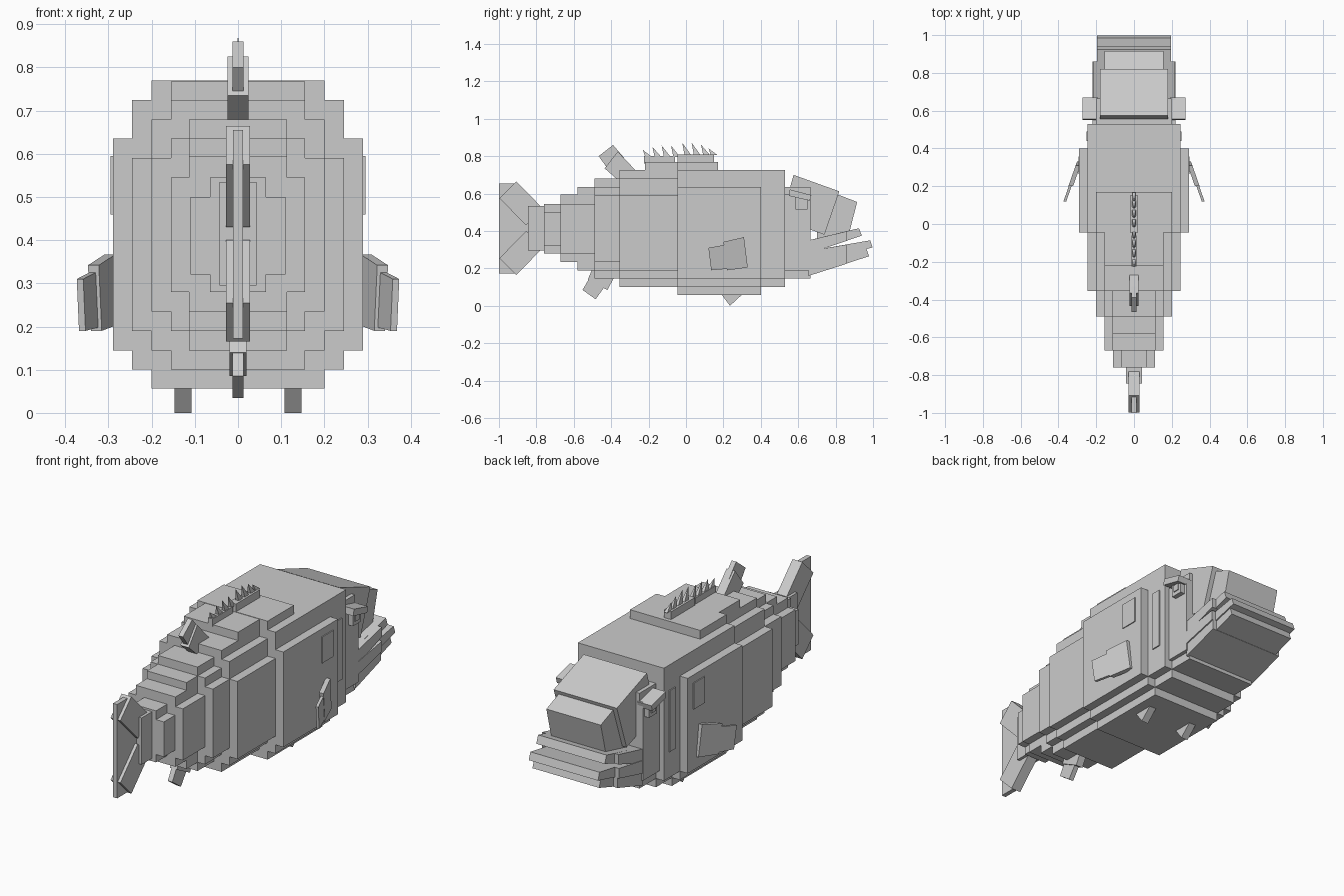
import bpy, bmesh

grey = bpy.data.materials.new("plain_grey")
grey.diffuse_color = (0.6, 0.6, 0.6, 1)


def new_object(name, bm):
    bmesh.ops.recalc_face_normals(bm, faces=bm.faces[:])
    mesh = bpy.data.meshes.new(name)
    bm.to_mesh(mesh)
    bm.free()
    mesh.materials.append(grey)
    ob = bpy.data.objects.new(name, mesh)
    bpy.context.collection.objects.link(ob)
    return ob


def add_prism(bm, x0, x1, profile, splay=0.0, y_ref=0.0):
    """Side profile of (y, z) points extruded from x0 to x1, optionally splayed outward to the rear."""
    rings = []
    for x in (x0, x1):
        rings.append([bm.verts.new((x + (y_ref - y) * splay, y, z)) for y, z in profile])
    bm.faces.new(rings[0])
    bm.faces.new(rings[1][::-1])
    n = len(profile)
    for i in range(n):
        j = (i + 1) % n
        bm.faces.new((rings[0][i], rings[0][j], rings[1][j], rings[1][i]))


def rect(y0, y1, z0, z1):
    return [(y0, z0), (y1, z0), (y1, z1), (y0, z1)]


def centred(name, *parts):
    """Parts are (half width, profile)."""
    bm = bmesh.new()
    for w, profile in parts:
        add_prism(bm, -w, w, profile)
    return new_object(name, bm)


def pair(name, *parts):
    """Parts are (x0, x1, profile, splay, y_ref), mirrored to both sides."""
    bm = bmesh.new()
    for part in parts:
        add_prism(bm, *part)
    ob = new_object(name, bm)
    ob.modifiers.new("mirror", "MIRROR").use_mirror_merge = False
    return ob


def segment(name, y0, y1, *layers):
    """Stepped body slice; layers are (half width, z0, z1)."""
    centred(name, *[(w, rect(y0, y1, a, b)) for w, a, b in layers])


# stepped body, head to tail
segment("head_base", 0.53, 0.665, (0.22, 0.19, 0.595), (0.20, 0.145, 0.635))
segment("gill_section", 0.17, 0.53, (0.245, 0.145, 0.725), (0.20, 0.10, 0.725))
segment("middle_body", -0.045, 0.40, (0.29, 0.145, 0.635), (0.245, 0.10, 0.68),
        (0.20, 0.057, 0.725))
segment("back_hump", -0.045, 0.17, (0.245, 0.6, 0.725), (0.20, 0.7, 0.77))
segment("rear_body", -0.355, -0.045, (0.245, 0.19, 0.59), (0.20, 0.145, 0.68),
        (0.155, 0.10, 0.725))
segment("rear_hump", -0.22, -0.045, (0.155, 0.7, 0.768))
segment("rump", -0.49, -0.355, (0.20, 0.235, 0.59), (0.155, 0.19, 0.635), (0.113, 0.145, 0.68))
segment("tail_root", -0.58, -0.49, (0.155, 0.28, 0.545), (0.113, 0.19, 0.635))
segment("tail_taper", -0.67, -0.58, (0.155, 0.28, 0.545), (0.113, 0.235, 0.595))
segment("tail_neck", -0.76, -0.67, (0.11, 0.32, 0.50), (0.065, 0.28, 0.545))
segment("tail_stub", -0.845, -0.76, (0.043, 0.295, 0.535))

# tail fin: two angled prongs and a thin web
upper = [(-0.907, 0.665), (-0.765, 0.52), (-0.855, 0.43), (-0.997, 0.575)]
lower = [(y, 0.83 - z) for y, z in upper]
centred("tail_prongs", (0.028, upper), (0.028, lower))
centred("tail_web", (0.012, rect(-1, -0.905, 0.172, 0.655)),
        (0.012, rect(-0.95, -0.84, 0.295, 0.535)))

# rear dorsal and belly fins
centred("rear_dorsal_fin",
        (0.024, [(-0.365, 0.825), (-0.27, 0.725), (-0.35, 0.66), (-0.435, 0.735)]),
        (0.013, [(-0.467, 0.80), (-0.39, 0.86), (-0.33, 0.79), (-0.42, 0.735)]))
centred("rear_belly_fin",
        (0.02, [(-0.525, 0.14), (-0.42, 0.085), (-0.38, 0.16), (-0.50, 0.20)]),
        (0.013, [(-0.553, 0.085), (-0.483, 0.035), (-0.43, 0.11), (-0.51, 0.16)]))

# spiny dorsal fin
segment("spine_bases", -0.225, -0.06, (0.013, 0.76, 0.80))
segment("front_spine_base", -0.045, 0.15, (0.02, 0.76, 0.81))
bm = bmesh.new()
for y, base, tip in [(-0.23, 0.8, 0.833), (-0.18, 0.8, 0.85), (-0.13, 0.8, 0.857),
                     (-0.08, 0.8, 0.857), (-0.02, 0.81, 0.872), (0.03, 0.81, 0.872),
                     (0.08, 0.81, 0.862), (0.12, 0.81, 0.842)]:
    corners = [bm.verts.new((x, y + d, base - 0.003)) for x, d in
               [(-0.01, 0.012), (0.01, 0.012), (0.01, 0.047), (-0.01, 0.047)]]
    apex = bm.verts.new((0, y, tip))
    bm.faces.new(corners)
    for i in range(4):
        bm.faces.new((corners[i], corners[(i + 1) % 4], apex))
new_object("dorsal_spines", bm)

# forehead and snout
centred("forehead", (0.18, [(0.575, 0.70), (0.82, 0.612), (0.74, 0.38), (0.55, 0.45), (0.55, 0.61)]))
centred("snout", (0.155, [(0.78, 0.60), (0.82, 0.592), (0.915, 0.555), (0.865, 0.36),
                          (0.70, 0.33), (0.70, 0.55)]))

# jaw: three upturned slats, each with wider cheek pieces behind
slats = [("upper_lip", 0.35, 0.28, (0.925, 0.415), (0.94, 0.375), 0.195),
         ("lower_lip", 0.293, 0.225, (0.985, 0.35), (0.998, 0.312), 0.197),
         ("chin", 0.235, 0.16, (0.965, 0.305), (0.978, 0.265), 0.19)]
for name, z_top, z_low, top, low, w in slats:
    front = 0.86
    t = (front - 0.665) / (top[0] - 0.665)
    u = (front - 0.665) / (low[0] - 0.665)
    cheek = [(0.655, z_top), (front, z_top + t * (top[1] - z_top)),
             (front, z_low + u * (low[1] - z_low)), (0.655, z_low)]
    centred(name, (w, [(0.655, z_top), top, low, (0.655, z_low)]))
    centred(name + "_cheeks", (w + 0.022, cheek))

# eyes with brows
pair("eye_brows", (0.19, 0.272, [(0.555, 0.622), (0.67, 0.592), (0.662, 0.562), (0.55, 0.588)]))
pair("eyes", (0.19, 0.245, rect(0.585, 0.65, 0.515, 0.59)))
pair("pupils", (0.24, 0.25, rect(0.60, 0.635, 0.535, 0.57)))

# side plates
pair("gill_slits", (0.24, 0.251, rect(0.44, 0.49, 0.28, 0.595)))
pair("side_patches", (0.285, 0.295, rect(0.265, 0.357, 0.46, 0.595)))

# side fins, splayed outward to the rear
pair("side_fins",
     (0.277, 0.302, [(0.20, 0.342), (0.31, 0.367), (0.33, 0.205), (0.22, 0.19)], 0.35, 0.33),
     (0.285, 0.300, [(0.12, 0.31), (0.23, 0.33), (0.245, 0.20), (0.135, 0.19)], 0.35, 0.33))

# small belly fins
pair("belly_fins", (0.108, 0.147, [(0.19, 0.06), (0.30, 0.06), (0.235, 0.0)]))
